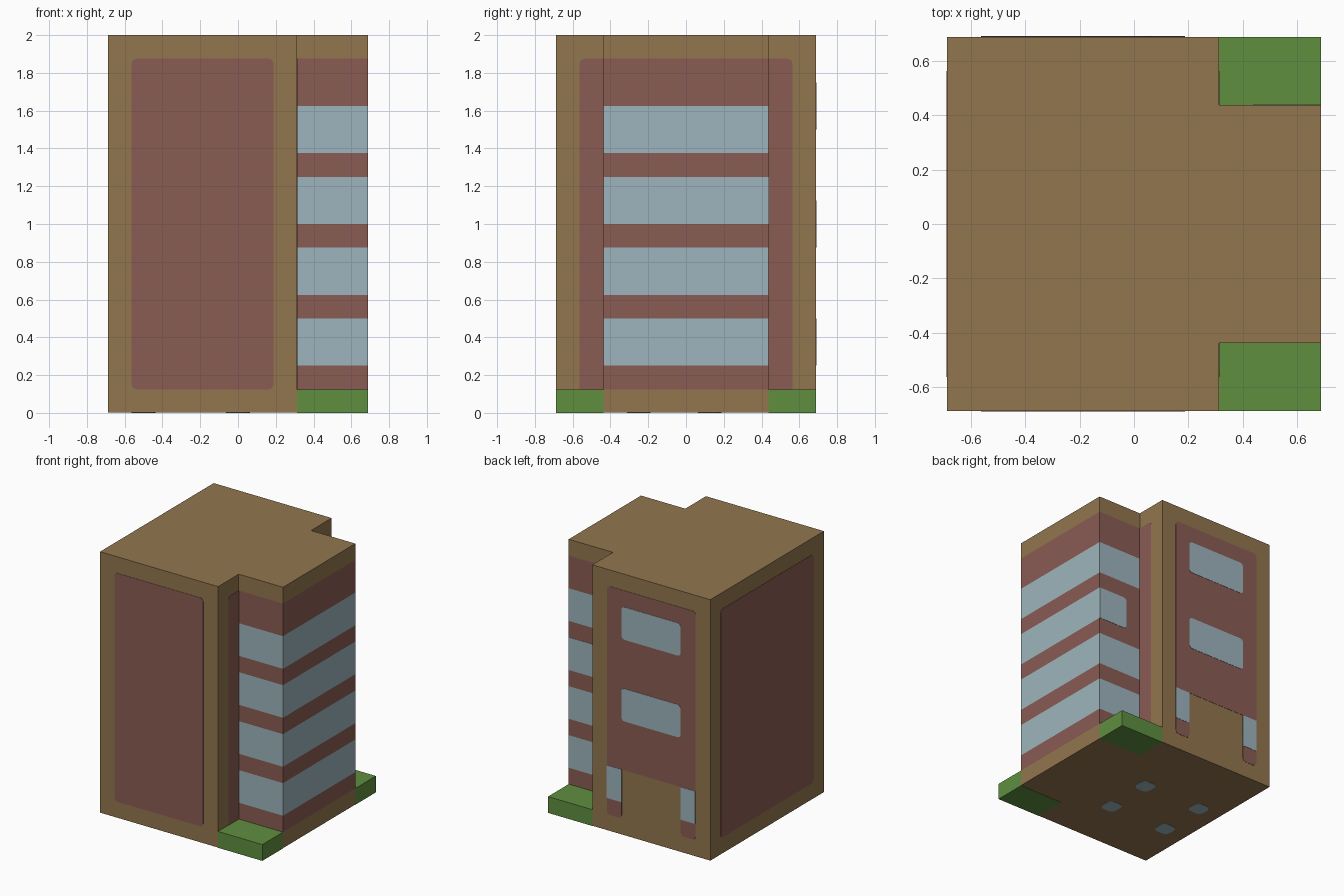
import bpy, bmesh, math
from mathutils import Vector

cube = bpy.data.objects.get("Cube")
if cube:
    bpy.data.objects.remove(cube, do_unlink=True)

U = 0.125          # building module
E = 5.5 * U        # outer half width
WX = 2.5 * U       # where the wing starts in x
WY = 3.5 * U       # half depth of the wing
SKIN = 0.002       # thickness of one painted layer


def material(name, rgb):
    lin = [((c / 255 + 0.055) / 1.055) ** 2.4 for c in rgb] + [1.0]
    m = bpy.data.materials.new(name)
    m.use_nodes = True
    m.diffuse_color = lin
    m.node_tree.nodes["Principled BSDF"].inputs["Base Color"].default_value = lin
    return m


stone = material("tan stone", (146, 118, 78))
brick = material("red brick", (138, 92, 84))
glass = material("pale glass", (157, 181, 189))
grass = material("grass green", (96, 143, 64))


def finish(name, bm, mats):
    bmesh.ops.recalc_face_normals(bm, faces=bm.faces)
    me = bpy.data.meshes.new(name)
    bm.to_mesh(me)
    bm.free()
    for m in mats:
        me.materials.append(m)
    ob = bpy.data.objects.new(name, me)
    bpy.context.collection.objects.link(ob)
    return ob


def prism(points, vec):
    bm = bmesh.new()
    face = bm.faces.new([bm.verts.new(p) for p in points])
    out = bmesh.ops.extrude_face_region(bm, geom=[face], use_keep_orig=True)
    verts = [g for g in out["geom"] if isinstance(g, bmesh.types.BMVert)]
    bmesh.ops.translate(bm, verts=verts, vec=vec)
    return bm


X, Y, Z = Vector((1, 0, 0)), Vector((0, 1, 0)), Vector((0, 0, 1))


def plate(name, mat, base, u, v, n, us, vs, layer=1, rounded="1111", r=0.026):
    """Thin panel on a wall; corners flagged 1 are rounded, anticlockwise from low u, low v."""
    pts = []
    for i, (a, b) in enumerate([(0, 0), (1, 0), (1, 1), (0, 1)]):
        cu, cv = us[a] * U, vs[b] * U
        if rounded[i] == "0":
            pts.append(base + u * cu + v * cv)
            continue
        ou, ov = cu + (r if a == 0 else -r), cv + (r if b == 0 else -r)
        for k in range(5):
            t = math.pi * (1 + i / 2 + k / 8)
            pts.append(base + u * (ou + r * math.cos(t)) + v * (ov + r * math.sin(t)))
    return finish(name, prism(pts, n * SKIN * layer), [mat])


# Building body: T-shaped footprint, cut into storeys on the wing
outline = [(-E, -E), (WX, -E), (WX, -WY), (E, -WY), (E, WY), (WX, WY), (WX, E), (-E, E)]
bm = prism([Vector((x, y, SKIN)) for x, y in outline], Z * (2 - SKIN))
bands = [1, 2, 4, 5, 7, 8, 10, 11, 13, 15]
for k in bands:
    bmesh.ops.bisect_plane(bm, geom=bm.verts[:] + bm.edges[:] + bm.faces[:],
                           plane_co=Z * k * U, plane_no=Z)
bm.normal_update()
for f in bm.faces:
    c = f.calc_center_median()
    row = c.z / U
    if abs(f.normal.z) > 0.5 or c.x < WX + 0.01 or row < 1 or row > 15:
        continue
    window = any(lo < row < lo + 2 for lo in (2, 5, 8, 11))
    short_window = c.y > WY - 0.01 and 8 < row < 10
    f.material_index = 2 if window and not short_window else 1
finish("building_body", bm, [stone, brick, glass])

# Short window on the back of the wing
plate("wing_short_window", glass, Y * WY, X, Z, Y, (3.5, 5.5), (8, 10), 1, "1001")

# Lawns filling both notches
for side, name in ((-1, "front_lawn"), (1, "back_lawn")):
    pts = [Vector((x, side * y, 0)) for x, y in ((WX, WY), (E, WY), (E, E), (WX, E))]
    finish(name, prism(pts, Z * U), [grass])

# Brick panels on the plain walls
plate("front_brick_panel", brick, Y * -E, X, Z, -Y, (-4.5, 1.5), (1, 15))
plate("side_brick_panel", brick, X * -E, Y, Z, -X, (-4.5, 4.5), (1, 15))
plate("front_notch_brick", brick, X * WX, Y, Z, X, (-4.5, -3.5), (1, 15), 1, "0001")
plate("back_notch_brick", brick, X * WX, Y, Z, X, (3.5, 4.5), (1, 15), 1, "0010")

# Back wall: brick panel with two legs, wide windows and small windows
back = Y * E
plate("back_brick_panel", brick, back, X, Z, Y, (-4.5, 1.5), (4, 15), 1, "0011")
for i, u0 in enumerate((-4.5, 0.5)):
    span = (u0, u0 + 1)
    plate(f"back_brick_leg_{i + 1}", brick, back, X, Z, Y, span, (1, 4), 1, "1100")
    plate(f"back_small_window_{i + 1}", glass, back, X, Z, Y, span, (2, 4), 2, "0000")
for i, z0 in enumerate((7, 12)):
    plate(f"back_wide_window_{i + 1}", glass, back, X, Z, Y, (-3.5, 0.5), (z0, z0 + 2), 2)

# Small glass squares under the base
for i, x0 in enumerate((-4.5, -0.5)):
    for j, y0 in enumerate((-2.5, 0.5)):
        plate(f"base_light_{i * 2 + j + 1}", glass, Z * SKIN, X, Y, -Z,
              (x0, x0 + 1), (y0, y0 + 1), 1, "1111", 0.04)
